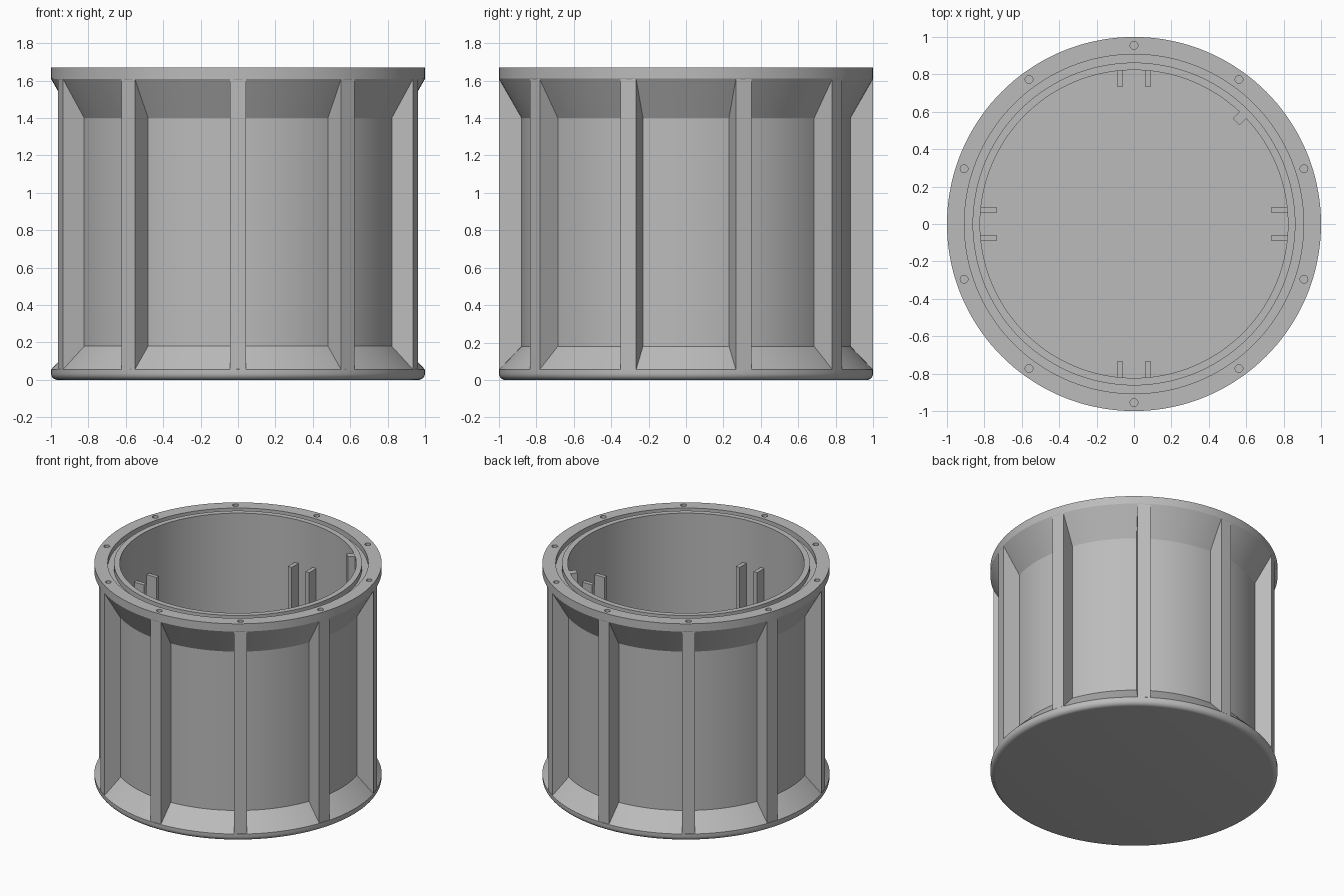
import bpy, bmesh, math
from mathutils import Matrix

cube = bpy.data.objects.get("Cube")
if cube:
    bpy.data.objects.remove(cube, do_unlink=True)

GREY = (0.5, 0.5, 0.5, 1.0)
mat = bpy.data.materials.new("plain grey")
mat.use_nodes = True
mat.diffuse_color = GREY
mat.node_tree.nodes["Principled BSDF"].inputs["Base Color"].default_value = GREY

TOP, FLOOR, WALL, BORE = 1.67, 0.08, 0.88, 0.823
RIB_COUNT = 10
RIB_ANGLES = [math.radians(18 + 360 / RIB_COUNT * i) for i in range(RIB_COUNT)]


def finish(bm, name):
    bmesh.ops.recalc_face_normals(bm, faces=bm.faces)
    mesh = bpy.data.meshes.new(name)
    bm.to_mesh(mesh)
    bm.free()
    mesh.materials.append(mat)
    obj = bpy.data.objects.new(name, mesh)
    bpy.context.collection.objects.link(obj)
    return obj


def lathe(name, profile, steps=144):
    bm = bmesh.new()
    verts = [bm.verts.new((r, 0, z)) for r, z in profile]
    edges = [bm.edges.new(pair) for pair in zip(verts, verts[1:])]
    bmesh.ops.spin(bm, geom=verts + edges, cent=(0, 0, 0), axis=(0, 0, 1),
                   angle=math.tau, steps=steps, use_merge=True)
    bmesh.ops.remove_doubles(bm, verts=bm.verts, dist=0.0001)
    return finish(bm, name)


def radial_bar(name, angle, r0, r1, z0, z1, width, offset=0):
    """Upright bar from radius r0 to r1, shifted sideways by offset."""
    bm = bmesh.new()
    place = (Matrix.Rotation(angle, 4, "Z")
             @ Matrix.Translation(((r0 + r1) / 2, offset, (z0 + z1) / 2))
             @ Matrix.Diagonal((r1 - r0, width, z1 - z0, 1)))
    bmesh.ops.create_cube(bm, size=1, matrix=place)
    return finish(bm, name)


# Cup with rounded foot, flared ends and a seal groove in the rim
ROUND = 0.035
foot = [(1 - ROUND + ROUND * math.sin(a), ROUND - ROUND * math.cos(a))
        for a in (math.radians(15 * i) for i in range(7))]
cup = lathe("cup_body", [(0, 0)] + foot + [
    (1, 0.055), (WALL, 0.18), (WALL, 1.4), (1, 1.61), (1, TOP),
    (0.907, TOP), (0.907, TOP - 0.04), (0.863, TOP - 0.04), (0.863, TOP),
    (BORE, TOP), (BORE, FLOOR), (0, FLOOR)])

# Screw holes in the rim
bm = bmesh.new()
for a in RIB_ANGLES:
    bmesh.ops.create_cone(
        bm, cap_ends=True, segments=20, radius1=0.021, radius2=0.021, depth=0.11,
        matrix=Matrix.Translation((0.955 * math.cos(a), 0.955 * math.sin(a), TOP)))
cutter = finish(bm, "hole_cutter")
cutter.hide_render = True
cut = cup.modifiers.new("screw_holes", "BOOLEAN")
cut.operation = "DIFFERENCE"
cut.solver = "EXACT"
cut.object = cutter
bpy.ops.object.select_all(action="DESELECT")
bpy.context.view_layer.objects.active = cup
cup.select_set(True)
bpy.ops.object.modifier_apply(modifier=cut.name)
bpy.data.objects.remove(cutter, do_unlink=True)
bpy.ops.object.shade_smooth_by_angle(angle=math.radians(24))

# Outer ribs
for i, a in enumerate(RIB_ANGLES):
    radial_bar(f"outer_rib_{i + 1}", a, 0.85, 0.998, 0.05, 1.612, 0.088)

# Paired inner guides on four sides
for i in range(4):
    for side in (-1, 1):
        radial_bar(f"inner_guide_{i + 1}_{'a' if side < 0 else 'b'}",
                   math.tau / 4 * i, 0.735, 0.84, FLOOR - 0.02, 1.34, 0.03, 0.075 * side)

# Single tall guide key
radial_bar("guide_key", math.radians(45), 0.772, 0.835, FLOOR - 0.02, TOP - 0.002, 0.05)
